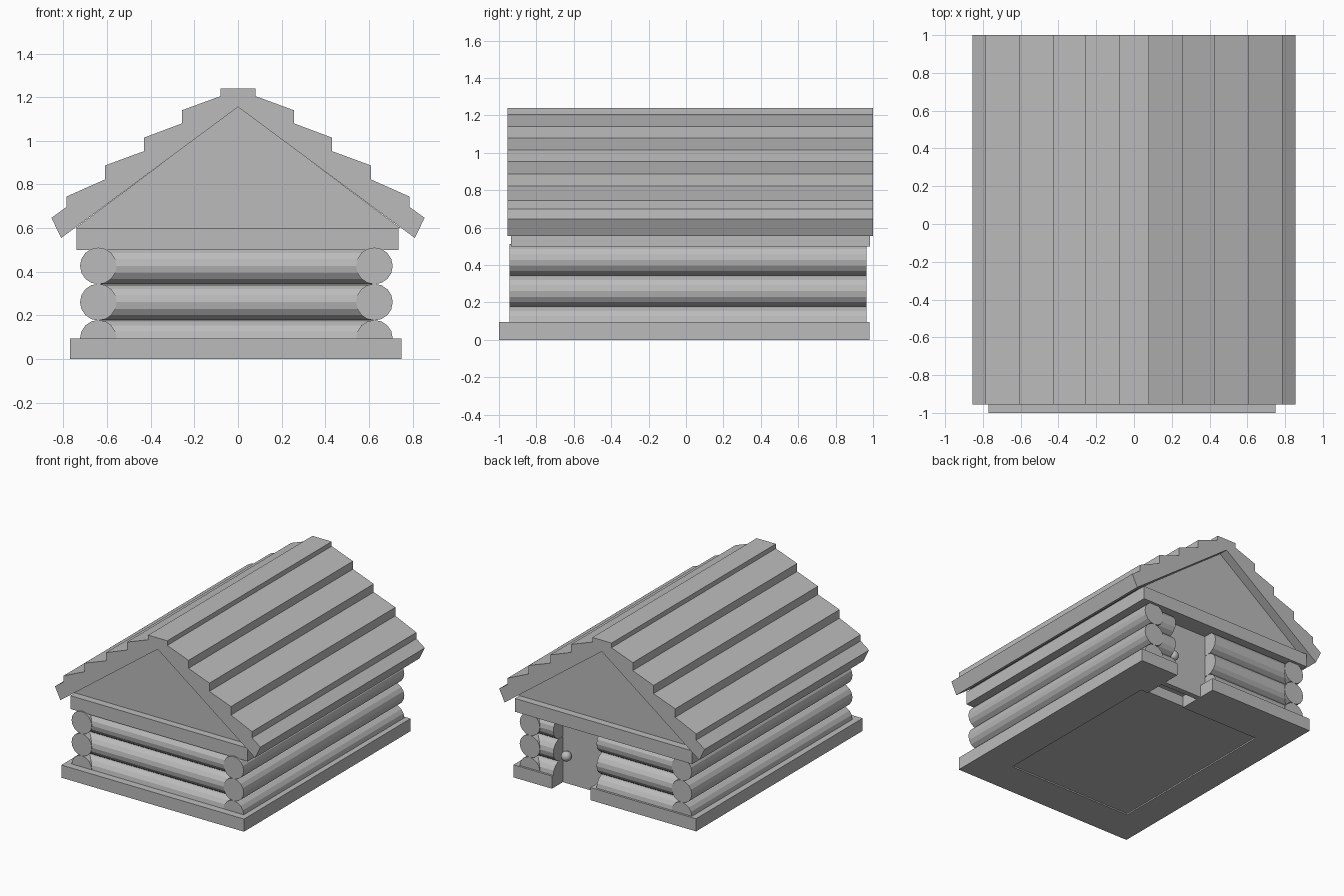
import bpy, bmesh, math
from mathutils import Matrix, Vector

cube = bpy.data.objects.get("Cube")
if cube:
    bpy.data.objects.remove(cube, do_unlink=True)

grey = bpy.data.materials.new("plain grey")
grey.use_nodes = True
GREY = (0.5, 0.5, 0.5, 1)
grey.diffuse_color = GREY
grey.node_tree.nodes["Principled BSDF"].inputs["Base Color"].default_value = GREY


def finish(name, bm):
    bmesh.ops.recalc_face_normals(bm, faces=bm.faces)
    mesh = bpy.data.meshes.new(name)
    bm.to_mesh(mesh)
    bm.free()
    mesh.materials.append(grey)
    obj = bpy.data.objects.new(name, mesh)
    bpy.context.collection.objects.link(obj)
    return obj


def prism(name, points, start, end, axis="y"):
    """Extrude an outline: (x, z) along y, or (x, y) along z."""
    bm = bmesh.new()
    along_y = axis == "y"
    verts = [bm.verts.new((a, start, b) if along_y else (a, b, start)) for a, b in points]
    face = bm.faces.new(verts)
    new = bmesh.ops.extrude_face_region(bm, geom=[face])["geom"]
    shift = Vector((0, end - start, 0) if along_y else (0, 0, end - start))
    bmesh.ops.translate(bm, vec=shift, verts=[v for v in new if isinstance(v, bmesh.types.BMVert)])
    return finish(name, bm)


def box(name, x, y, z):
    return prism(name, [(x[0], z[0]), (x[1], z[0]), (x[1], z[1]), (x[0], z[1])], y[0], y[1])


def log(name, a, b, radius=0.084, sides=16):
    a, b = Vector(a), Vector(b)
    bm = bmesh.new()
    turn = (b - a).to_track_quat("Z", "Y").to_matrix().to_4x4()
    bmesh.ops.create_cone(bm, cap_ends=True, segments=sides, radius1=radius, radius2=radius,
                          depth=(b - a).length, matrix=Matrix.Translation((a + b) / 2) @ turn)
    return finish(name, bm)


# Base frame, open at the doorway, and the slightly raised floor inside it
LEFT, RIGHT, FRONT, BACK = 0.75, -0.77, -1.0, 0.98
DOOR_L, DOOR_R = 0.43, 0.11
IN_L, IN_R, IN_F, IN_B = 0.49, -0.55, -0.73, 0.66
prism("base_frame", [
    (DOOR_L, BACK), (LEFT, BACK), (LEFT, FRONT), (RIGHT, FRONT), (RIGHT, BACK), (DOOR_R, BACK),
    (DOOR_R, IN_B), (IN_R, IN_B), (IN_R, IN_F), (IN_L, IN_F), (IN_L, IN_B), (DOOR_L, IN_B)],
    0, 0.095, "z")
box("floor", (IN_R, IN_L), (IN_F, IN_B), (0.01, 0.09))

# Log walls
WALL_L, WALL_R = 0.625, -0.64
WALL_F, WALL_B = -0.86, 0.88
for row in range(3):
    z = 0.095 + 0.166 * row
    log(f"left_log_{row}", (WALL_L, -0.945, z), (WALL_L, 0.965, z))
    log(f"right_log_{row}", (WALL_R, -0.945, z), (WALL_R, 0.965, z))
    log(f"front_log_{row}", (WALL_R, WALL_F, z), (WALL_L, WALL_F, z))
    log(f"back_long_log_{row}", (WALL_R, WALL_B, z), (0.07, WALL_B, z))
    log(f"back_short_log_{row}", (DOOR_L, WALL_B, z), (WALL_L, WALL_B, z))

# Door and knob
box("door", (0.04, 0.46), (0.81, 0.85), (0.0, 0.52))
bm = bmesh.new()
bmesh.ops.create_uvsphere(bm, u_segments=20, v_segments=12, radius=0.037,
                          matrix=Matrix.Translation((0.38, 0.88, 0.22)))
for f in bm.faces:
    f.smooth = True
finish("door_knob", bm)

# Beam slab and gable
box("beam", (-0.74, 0.735), (-0.935, 0.985), (0.5, 0.6))
prism("gable", [(-0.745, 0.6), (0.745, 0.6), (0, 1.157)], -0.88, 0.93)

# Stepped roof
steps = [(0.08, 1.24), (0.08, 1.205), (0.257, 1.14), (0.257, 1.08), (0.43, 1.015), (0.43, 0.953),
         (0.61, 0.887), (0.61, 0.823), (0.785, 0.745), (0.785, 0.698), (0.855, 0.647), (0.81, 0.555)]
mirrored = [(-x, z) for x, z in reversed(steps)]
prism("roof", steps + [(0, 1.155)] + mirrored, -0.955, 1.0)
